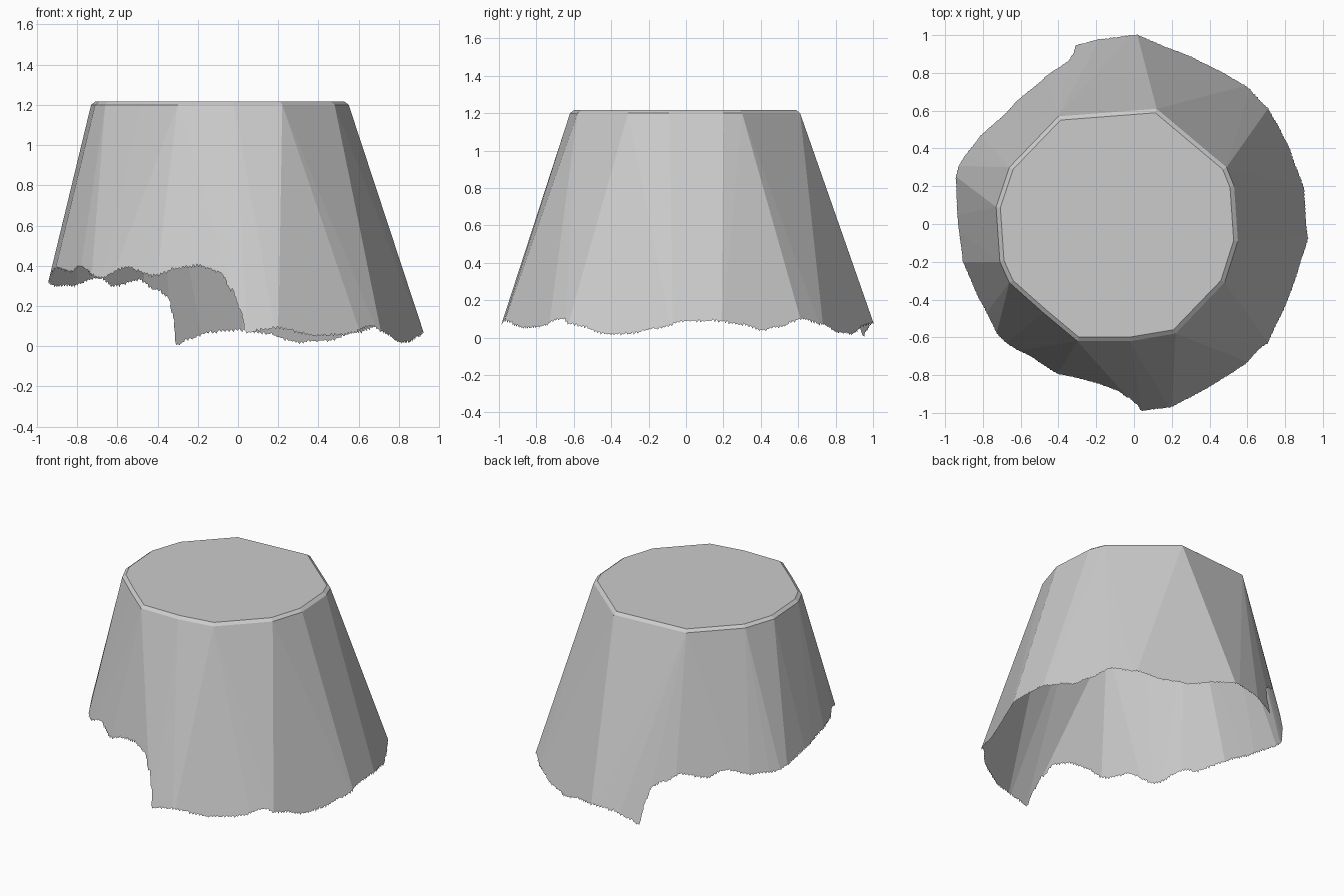
import bpy
import bmesh
import math
import random

random.seed(4)

default_cube = bpy.data.objects.get("Cube")
if default_cube:
    bpy.data.objects.remove(default_cube, do_unlink=True)

# Plan outlines of the trunk: flat top and spread foot
TOP_OUTLINE = [(.12, .61), (.49, .3), (.53, .2), (.55, -.09), (.48, -.31),
               (.22, -.58), (-.02, -.62), (-.3, -.62), (-.48, -.47),
               (-.66, -.31), (-.71, -.2), (-.73, .09), (-.66, .3), (-.4, .57)]
FOOT_OUTLINE = [(.01, 1.03), (.62, .74), (.73, .64), (.93, .19), (.945, -.07),
                (.725, -.65), (.63, -.74), (.2, -1), (.05, -1.01),
                (-.445, -.866), (-.755, -.69), (-.84, -.55), (-1, -.2),
                (-1.02, .03), (-1.02, .31), (-.967, .39), (-.86, .527),
                (-.495, .856), (-.33, .94), (-.17, 1)]

# Broken lower rim: (angle in degrees, height in hundredths)
RIM = [(0, 9), (10, 9), (20, 7), (26, 4), (33, 6), (41, 10), (51, 7), (61, 3),
       (71, 2), (84, 7), (90, 8), (99, 7), (103, 4), (108, 1), (109.5, 15),
       (112, 25), (116, 28), (123, 33), (133, 30), (141, 34), (151, 30),
       (159, 30), (165, 32), (177, 35), (192, 39), (205, 37), (210, 40),
       (222, 34), (231, 39), (242, 35), (250, 39), (257, 40), (264, 37),
       (268, 28), (271, 17), (272, 7), (281, 9), (295, 5), (305, 6),
       (315, 10), (320, 7), (332, 2), (340, 2), (350, 5), (360, 9)]


def rim_height(angle):
    """Smoothly interpolated height of the rim at an angle in degrees."""
    for (a, low), (b, high) in zip(RIM, RIM[1:]):
        if a <= angle <= b:
            t = (angle - a) / (b - a)
            t = t * t * (3 - 2 * t)
            return (low + (high - low) * t) / 100
    return RIM[0][1] / 100


def make_object(name, bm):
    mesh = bpy.data.meshes.new(name)
    bm.to_mesh(mesh)
    bm.free()
    obj = bpy.data.objects.new(name, mesh)
    bpy.context.collection.objects.link(obj)
    return obj


# Faceted trunk: hull of foot, top edge and slightly inset top
bm = bmesh.new()
for x, y in FOOT_OUTLINE:
    bm.verts.new((x, y, 0))
for x, y in TOP_OUTLINE:
    bm.verts.new((x, y, 1.2))
    bm.verts.new(((x + .09) * .965 - .09, y * .965, 1.217))
bmesh.ops.convex_hull(bm, input=bm.verts[:])
bmesh.ops.dissolve_limit(bm, angle_limit=math.radians(.5),
                         verts=bm.verts[:], edges=bm.edges[:])
bmesh.ops.recalc_face_normals(bm, faces=bm.faces[:])
trunk = make_object("stump_shell", bm)

# Helper solid whose ragged underside trims the foot
COUNT = 600
bm = bmesh.new()
rings = [[], [], []]
for i in range(COUNT):
    angle = 360 * i / COUNT
    ragged = (1 if i % 2 else -1) * random.uniform(0, .01)
    height = max(.004, rim_height(angle) + ragged)
    c, s = math.cos(math.radians(angle)), math.sin(math.radians(angle))
    for ring, (radius, z) in zip(rings, [(.2, height), (1.5, height), (1.5, 2)]):
        ring.append(bm.verts.new((radius * c, radius * s, z)))
bottom_centre = bm.verts.new((0, 0, .2))
top_centre = bm.verts.new((0, 0, 2))
inner, outer, upper = rings
for i in range(COUNT):
    j = (i + 1) % COUNT
    bm.faces.new((bottom_centre, inner[j], inner[i]))
    bm.faces.new((inner[i], inner[j], outer[j]))
    bm.faces.new((inner[i], outer[j], outer[i]))
    bm.faces.new((outer[i], outer[j], upper[j], upper[i]))
    bm.faces.new((top_centre, upper[i], upper[j]))
bmesh.ops.recalc_face_normals(bm, faces=bm.faces[:])
cutter = make_object("rim_cutter", bm)
cutter.hide_render = True

# Trim the trunk, then open the underside to leave a thin shell
trim = trunk.modifiers.new("trim", "BOOLEAN")
trim.operation = "INTERSECT"
trim.solver = "EXACT"
trim.object = cutter
depsgraph = bpy.context.evaluated_depsgraph_get()
trimmed = bpy.data.meshes.new_from_object(trunk.evaluated_get(depsgraph))
trunk.modifiers.clear()
trunk.data = trimmed
bpy.data.objects.remove(cutter, do_unlink=True)

bm = bmesh.new()
bm.from_mesh(trimmed)
underside = [f for f in bm.faces if f.normal.z < 0]
bmesh.ops.delete(bm, geom=underside, context="FACES")
bm.to_mesh(trimmed)
bm.free()

# Plain grey surface
grey = bpy.data.materials.new("stone_grey")
grey.use_nodes = True
colour = (.6, .6, .6, 1)
grey.diffuse_color = colour
grey.node_tree.nodes["Principled BSDF"].inputs["Base Color"].default_value = colour
trimmed.materials.clear()
trimmed.materials.append(grey)
for face in trimmed.polygons:
    face.use_smooth = False
    face.material_index = 0
